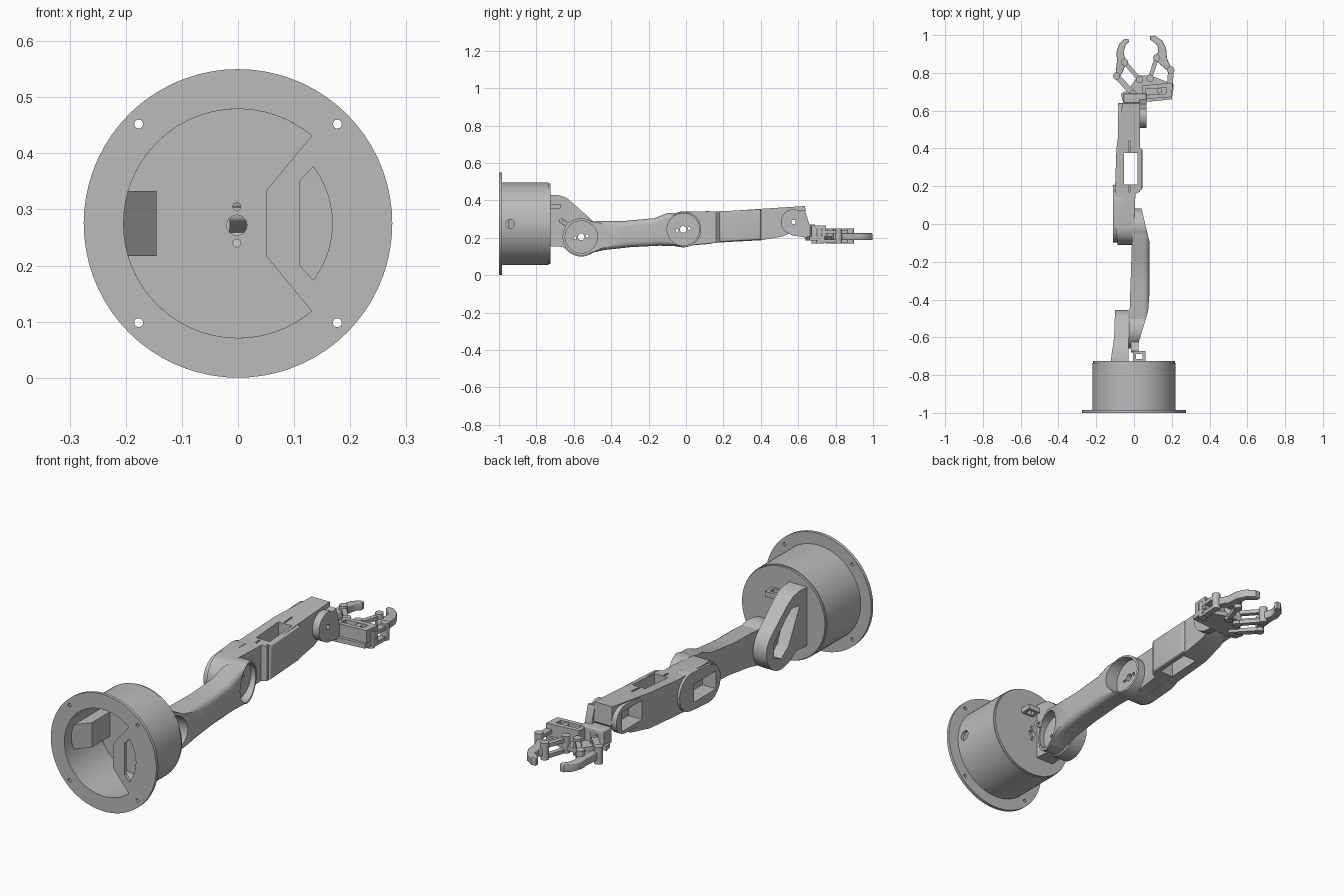
import bpy, bmesh, math
from mathutils import Vector

old = bpy.data.objects.get("Cube")
if old:
    bpy.data.objects.remove(old)

mat = bpy.data.materials.new("plain grey")
mat.use_nodes = True
GREY = (0.5, 0.5, 0.5, 1)
mat.diffuse_color = GREY
mat.node_tree.nodes["Principled BSDF"].inputs["Base Color"].default_value = GREY
parts = []


def arc(cx, cy, r, a0=0, a1=360, n=24):
    full = a1 - a0 == 360
    steps = n if full else n + 1
    angles = [math.radians(a0 + (a1 - a0) * i / n) for i in range(steps)]
    return [(cx + r * math.cos(a), cy + r * math.sin(a)) for a in angles]


def rect(x0, y0, x1, y1):
    return [(x0, y0), (x1, y0), (x1, y1), (x0, y1)]


def stadium(a, b, r):
    ang = math.degrees(math.atan2(b[1] - a[1], b[0] - a[0]))
    return arc(*a, r, ang + 90, ang + 270, 10) + arc(*b, r, ang - 90, ang + 90, 10)


def prism(name, pts, lo, hi, axis="X", bevel=0, ends="hi"):
    """Extrude a flat outline along an axis, optionally rounding its end rims."""
    place = {"X": lambda p, d: (d, p[0], p[1]),
             "Y": lambda p, d: (p[0], d, p[1]),
             "Z": lambda p, d: (p[0], p[1], d)}[axis]
    bm = bmesh.new()
    rings = [[bm.verts.new(place(p, d)) for p in pts] for d in (lo, hi)]
    caps = [bm.faces.new(r) for r in rings]
    for i in range(len(pts)):
        j = (i + 1) % len(pts)
        bm.faces.new((rings[0][i], rings[0][j], rings[1][j], rings[1][i]))
    bmesh.ops.recalc_face_normals(bm, faces=bm.faces)
    if bevel:
        rim = list(caps[1].edges) + (list(caps[0].edges) if ends == "both" else [])
        bmesh.ops.bevel(bm, geom=rim, offset=bevel, segments=4, profile=0.5,
                        affect="EDGES", clamp_overlap=True)
    mesh = bpy.data.meshes.new(name)
    bm.to_mesh(mesh)
    bm.free()
    mesh.materials.append(mat)
    ob = bpy.data.objects.new(name, mesh)
    bpy.context.collection.objects.link(ob)
    parts.append(ob)
    return ob


def combine(ob, pts, lo, hi, axis="X", op="DIFFERENCE"):
    """Cut an object with, or trim it to, a prism; the helper is then removed."""
    tool = prism("cutter", pts, lo, hi, axis)
    parts.remove(tool)
    tool.hide_render = True
    mod = ob.modifiers.new("shape", "BOOLEAN")
    mod.operation, mod.solver, mod.object = op, "EXACT", tool
    bpy.context.view_layer.objects.active = ob
    bpy.ops.object.modifier_apply(modifier=mod.name)
    bpy.data.objects.remove(tool)


def horn_holes(ob, c):
    combine(ob, arc(*c, 0.018, n=16), -0.3, 0.3)
    for dy, dz in ((-0.032, -0.005), (0.032, 0.005)):
        combine(ob, arc(c[0] + dy, c[1] + dz, 0.008, n=10), -0.3, 0.3)


MID = 0.275
SHOULDER, ELBOW, WRIST = (-0.56, 0.205), (-0.015, 0.245), (0.575, 0.285)

# Base flange with bolt holes, large opening and side window
flange = prism("base_flange", arc(0, MID, 0.275, n=72), -1, -0.985, "Y")
combine(flange, arc(0, MID, 0.204, 50, 310, 48) + [(0.05, 0.217), (0.05, 0.333)],
        -1.1, -0.9, "Y")
combine(flange, arc(0, MID, 0.168, -37, 37, 12) + [(0.11, 0.35), (0.11, 0.2)],
        -1.1, -0.9, "Y")
for sx in (-1, 1):
    for sz in (-1, 1):
        combine(flange, arc(sx * 0.177, MID + sz * 0.177, 0.008, n=12), -1.1, -0.9, "Y")

# Hollow round housing, closed at the back
housing = prism("base_housing", arc(0, MID, 0.22, n=72), -0.986, -0.735, "Y")
combine(housing, arc(0, MID, 0.204, n=72), -1.1, -0.745, "Y")
combine(housing, arc(-0.94, MID, 0.024), 0.1, 0.3)
cap = prism("base_turntable", arc(0, MID, 0.216, n=72), -0.745, -0.725, "Y")
for ob in (housing, cap):
    for z, r in ((0.272, 0.018), (0.305, 0.007), (0.24, 0.007)):
        combine(ob, arc(-0.002, z, r, n=16), -0.8, -0.7, "Y")
prism("inner_block", [(-0.205, -0.95), (-0.145, -0.88), (-0.145, -0.74), (-0.205, -0.74)],
      0.217, 0.333, "Z")

# Cable loop on the turntable
loop = prism("cable_loop", rect(-0.005, -0.73, 0.06, -0.672), 0.358, 0.382, "Z")
combine(loop, rect(0.01, -0.715, 0.045, -0.687), 0.3, 0.4, "Z")

# Shoulder bracket with the motor recess on its right side
bracket = prism("shoulder_bracket", [(-0.73, 0.155), (-0.66, 0.152)]
                + arc(*SHOULDER, 0.105, -125, 50, 24)
                + [(-0.61, 0.39), (-0.64, 0.415), (-0.68, 0.428), (-0.73, 0.43)],
                -0.14, -0.03)
combine(bracket, [(-0.125, -0.74), (-0.12, -0.7), (-0.105, -0.6), (-0.1, -0.44),
                  (-0.02, -0.44), (-0.02, -0.74)], 0, 0.6, "Z", "INTERSECT")
combine(bracket, [(-0.68, 0.36), (-0.63, 0.36), (-0.51, 0.24), (-0.51, 0.17),
                  (-0.56, 0.15), (-0.61, 0.19)], -0.2, -0.05)
horn_holes(bracket, SHOULDER)

# Upper arm: waisted, rounded outside, with a round recess at both joints
upper = prism("upper_arm", arc(*SHOULDER, 0.1, 55, 300, 28)
              + [(-0.435, 0.135), (-0.3, 0.15), (-0.14, 0.158)]
              + arc(*ELBOW, 0.096, -110, 115, 28)
              + [(-0.1, 0.332), (-0.17, 0.305), (-0.33, 0.29), (-0.45, 0.29)],
              -0.04, 0.082, bevel=0.03)
combine(upper, [(-0.03, -0.67), (0.012, -0.67), (0.03, -0.61), (0.075, -0.46), (0.1, -0.1),
                (0.083, -0.1), (0.038, 0.09), (-0.005, 0.09)], 0, 0.6, "Z", "INTERSECT")
for joint, floor in ((SHOULDER, -0.005), (ELBOW, 0.018)):
    combine(upper, arc(*joint, 0.086, n=40), floor, 0.2)
    horn_holes(upper, joint)
clip = prism("cable_clip", stadium((-0.665, 0.29), (-0.635, 0.27), 0.014), -0.015, 0.025)
combine(clip, stadium((-0.657, 0.285), (-0.643, 0.275), 0.006), -0.1, 0.1)

# Forearm with motor recesses and a vertical window
fore = prism("forearm", arc(*ELBOW, 0.095, 95, 275, 24)
             + [(0.06, 0.165), (0.18, 0.175), (0.4, 0.187), (0.52, 0.208), (0.62, 0.255),
                (0.642, 0.28), (0.637, 0.37), (0.4, 0.355), (0.18, 0.34)],
             -0.11, 0.032)
combine(fore, [(-0.085, -0.12), (-0.1, 0), (-0.1, 0.2), (-0.093, 0.4), (-0.06, 0.65),
               (0.032, 0.65), (0.032, 0.17), (0.008, 0.16), (-0.007, -0.12)],
        0, 0.6, "Z", "INTERSECT")
combine(fore, rect(-0.052, 0.21, 0.018, 0.375), 0, 0.6, "Z")
combine(fore, rect(-0.03, 0.17, -0.022, 0.2), 0.3, 0.6, "Z")
combine(fore, rect(-0.03, 0.385, -0.022, 0.44), 0.3, 0.6, "Z")
combine(fore, rect(-0.065, 0.2, 0.1, 0.285), -0.2, -0.04)
combine(fore, rect(0.45, 0.245, 0.6, 0.335), -0.2, -0.015)
horn_holes(fore, ELBOW)
combine(fore, arc(*WRIST, 0.012, n=12), -0.3, 0.3)

# Raised rims round the two motor recesses
rims = (((-0.01, 0.245), (0.12, 0.255), 0.088, -0.112, rect(-0.065, 0.2, 0.1, 0.285)),
        ((0.47, 0.29), (0.575, 0.295), 0.066, -0.086, rect(0.45, 0.245, 0.6, 0.335)))
for name, (a, b, r, lo, hole) in zip(("elbow_rim", "wrist_rim"), rims):
    rim = prism(name, stadium(a, b, r), lo, -0.055)
    combine(rim, hole, -0.2, 0)

# Side cover on the forearm
prism("forearm_cover", [(0.18, 0.178), (0.4, 0.19), (0.4, 0.352), (0.18, 0.342)],
      0.025, 0.044, bevel=0.01)

# Wrist plate leading down to the palm
wrist = prism("wrist_plate", arc(*WRIST, 0.068, 60, 230, 16)
              + [(0.57, 0.212), (0.66, 0.2), (0.66, 0.27), (0.635, 0.35)], 0.03, 0.066)
combine(wrist, arc(*WRIST, 0.012, n=12), -0.3, 0.3)

# Palm: lower plate, motor box and upper plate
prism("palm_plate", [(-0.06, 0.65), (-0.02, 0.638), (0.2, 0.66), (0.21, 0.74), (0.09, 0.785),
                     (0.02, 0.785), (-0.03, 0.71), (-0.07, 0.69)], 0.185, 0.207, "Z")
box = prism("palm_motor_box", [(0.04, 0.66), (0.2, 0.672), (0.205, 0.748), (0.045, 0.733)],
            0.2, 0.265, "Z")
combine(box, [(0.06, 0.683), (0.17, 0.69), (0.172, 0.722), (0.062, 0.714)], 0.24, 0.3, "Z")
prism("palm_motor_shaft", arc(0.135, 0.705, 0.014, n=16), 0.23, 0.262, "Z")
prism("palm_mount", rect(-0.055, 0.632, 0.066, 0.69), 0.2, 0.272, "Z", bevel=0.006)

# Two hooked fingers, each on a pair of links with round pivots
left_tip = [(-0.1, 0.775), (-0.075, 0.775), (-0.035, 0.86), (-0.05, 0.885), (-0.055, 0.91),
            (-0.045, 0.945), (-0.027, 0.965), (-0.03, 0.98), (-0.05, 0.98),
            (-0.08, 0.95), (-0.093, 0.91), (-0.09, 0.865)]
right_tip = [(0.208, 0.805), (0.19, 0.8), (0.11, 0.87), (0.11, 0.89), (0.128, 0.91),
             (0.125, 0.945), (0.085, 0.978), (0.085, 0.995), (0.11, 0.997),
             (0.15, 0.97), (0.17, 0.93), (0.175, 0.875)]
links = {"right": (left_tip, ((-0.05, 0.857), (0.03, 0.765)), ((-0.092, 0.783), (-0.005, 0.69))),
         "left": (right_tip, ((0.12, 0.88), (0.085, 0.772)), ((0.195, 0.815), (0.19, 0.715)))}
for side, (tip, inner, outer) in links.items():
    prism(side + "_finger", tip, 0.188, 0.225, "Z", bevel=0.004, ends="both")
    for label, (a, b), w in (("inner", inner, 0.011), ("outer", outer, 0.015)):
        prism(f"{side}_{label}_link", stadium(a, b, w), 0.222, 0.24, "Z")
        prism(f"{side}_{label}_lower_link", stadium(a, b, w), 0.172, 0.19, "Z")
        for i, p in enumerate((a, b)):
            prism(f"{side}_{label}_pivot_{i}", arc(*p, 0.019, n=16), 0.17, 0.25, "Z")

# Smooth round surfaces while keeping edges crisp
bpy.ops.object.select_all(action="DESELECT")
for ob in parts:
    ob.select_set(True)
bpy.context.view_layer.objects.active = parts[0]
bpy.ops.object.shade_smooth_by_angle(angle=math.radians(30))
